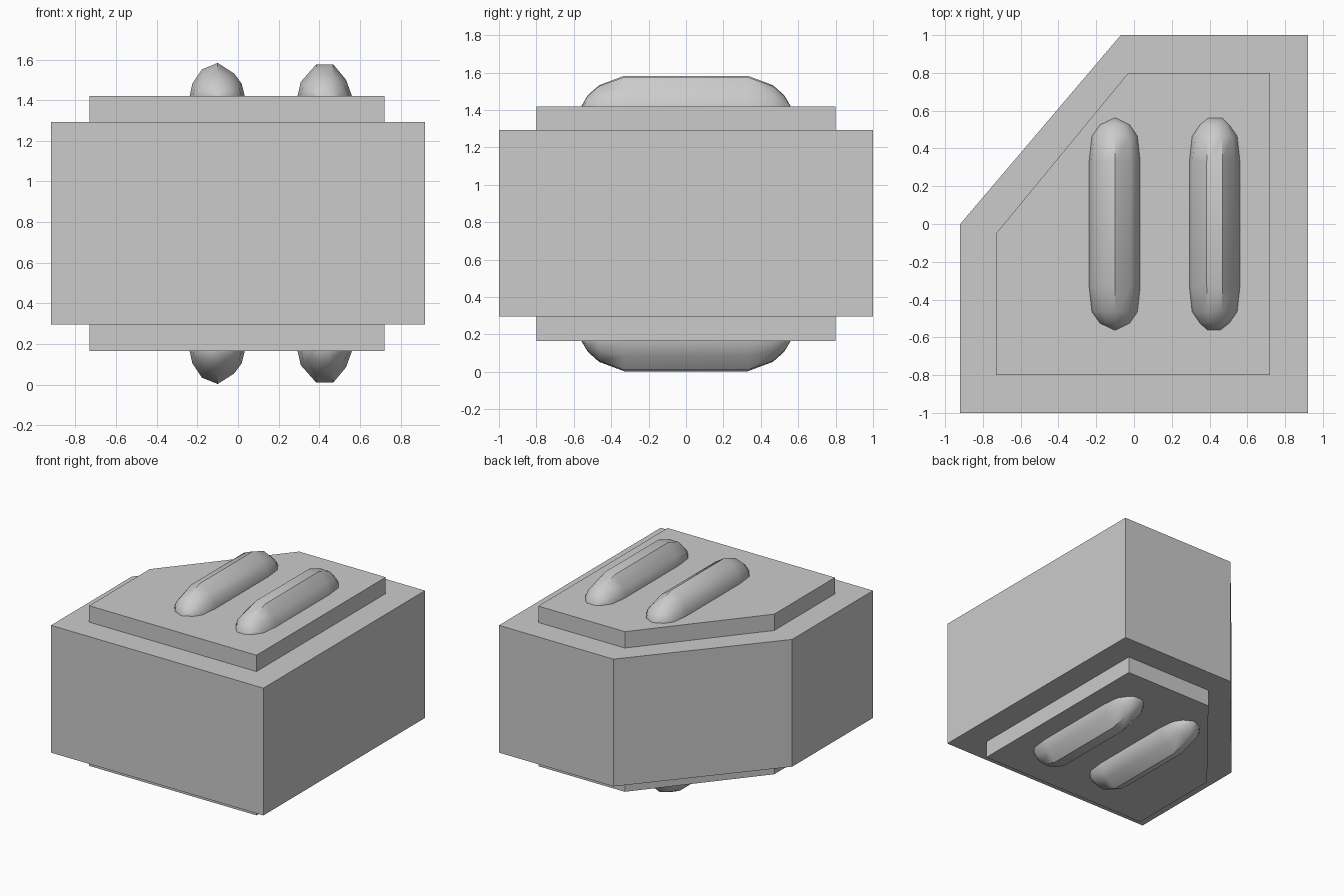
import bpy, bmesh

if "Cube" in bpy.data.objects:
    bpy.data.objects.remove(bpy.data.objects["Cube"])

MID = 0.793  # mirror plane height


def new_object(name, bm):
    bmesh.ops.recalc_face_normals(bm, faces=bm.faces[:])
    me = bpy.data.meshes.new(name)
    bm.to_mesh(me)
    bm.free()
    ob = bpy.data.objects.new(name, me)
    bpy.context.collection.objects.link(ob)
    return ob


def prism(name, outline, z0, z1):
    bm = bmesh.new()
    face = bm.faces.new([bm.verts.new((x, y, z0)) for x, y in outline])
    ext = bmesh.ops.extrude_face_region(bm, geom=[face])
    verts = [v for v in ext["geom"] if isinstance(v, bmesh.types.BMVert)]
    bmesh.ops.translate(bm, verts=verts, vec=(0, 0, z1 - z0))
    return new_object(name, bm)


def rib(name, cx, profile, tip):
    """Rounded rib lofted along y, on the top plate and mirrored below."""
    base = 1.42 - MID
    stations = [(0.33, 1, 1), (0.465, 0.89, 0.69), (0.525, 0.58, 0.36), (0.56, tip, 0.0)]
    rows = [(-y, a, b) for y, a, b in reversed(stations)] + stations
    bm = bmesh.new()
    for side in (1, -1):
        rings = []
        for y, a, b in rows:
            pts = [(x * a, base + z * b) for x, z in profile]
            # foot sunk into the plate
            pts += [(profile[-1][0] * a, base - 0.04), (profile[0][0] * a, base - 0.04)]
            rings.append([bm.verts.new((cx + x, y, MID + side * z)) for x, z in pts])
        n = len(rings[0])
        for r, s in zip(rings, rings[1:]):
            for i in range(n):
                j = (i + 1) % n
                bm.faces.new((r[i], r[j], s[j], s[i]))
        bm.faces.new(rings[0])
        bm.faces.new(rings[-1])
    bmesh.ops.remove_doubles(bm, verts=bm.verts[:], dist=0.0005)
    ob = new_object(name, bm)
    bpy.ops.object.select_all(action='DESELECT')
    ob.select_set(True)
    bpy.context.view_layer.objects.active = ob
    bpy.ops.object.shade_smooth_by_angle(angle=0.7)
    return ob


# Main block with one cut corner
prism("body", [(-0.92, -1), (0.92, -1), (0.92, 1), (-0.07, 1), (-0.92, 0)], 0.295, 1.292)

# Raised plates on top and bottom
plate = [(-0.73, -0.8), (0.72, -0.8), (0.72, 0.8), (-0.03, 0.8), (-0.73, -0.05)]
prism("top_plate", plate, 1.292, 1.42)
prism("bottom_plate", plate, 0.166, 0.295)

# Ribs: one with a ridge, one with a flat crest
rib("left_ribs", -0.1,
    [(-0.138, 0), (-0.125, 0.06), (-0.077, 0.132), (0, 0.163),
     (0.08, 0.112), (0.118, 0.062), (0.133, 0)], 0.06)
rib("right_ribs", 0.427,
    [(-0.134, 0), (-0.118, 0.07), (-0.042, 0.156),
     (0.042, 0.156), (0.105, 0.08), (0.134, 0)], 0.3)
